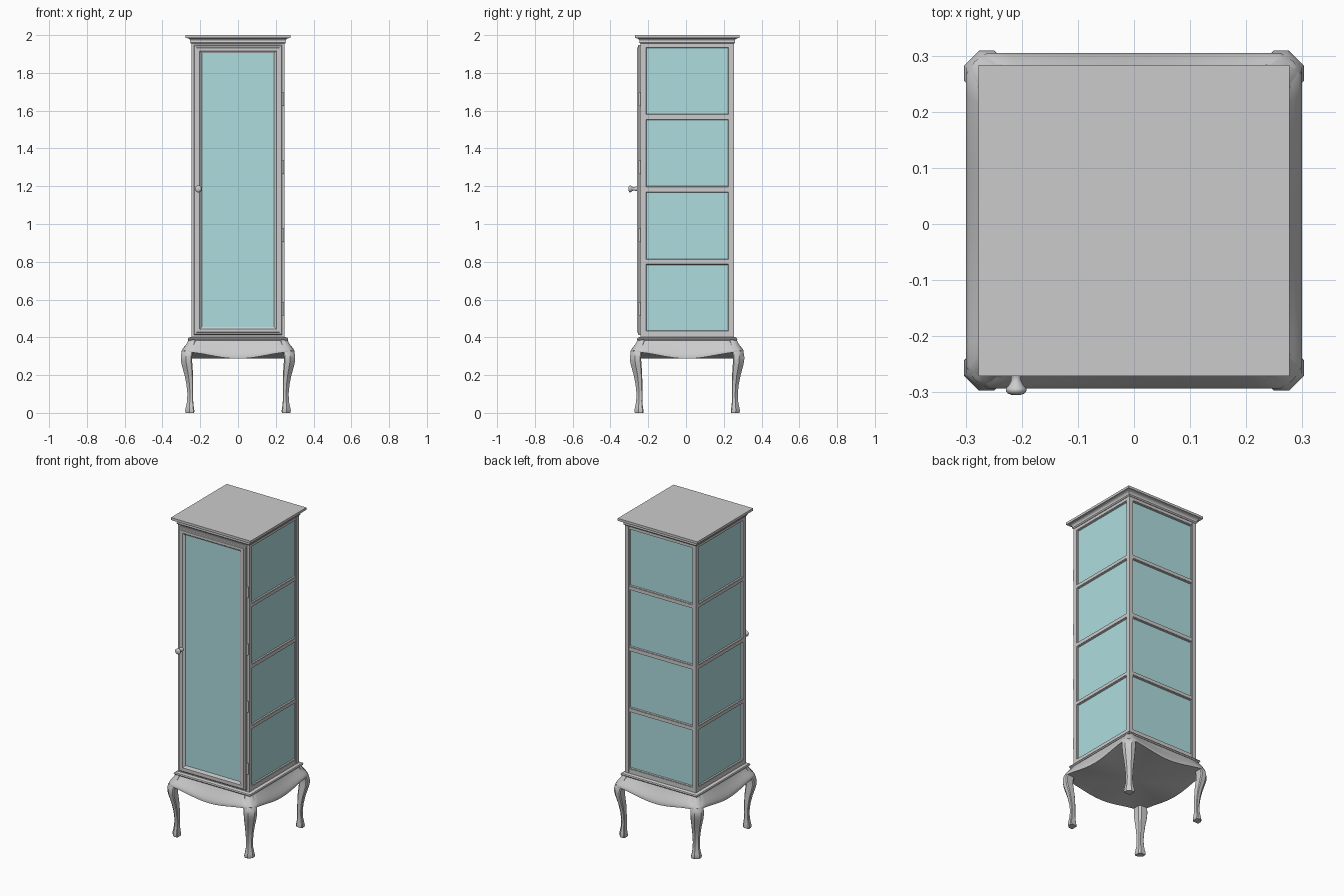
import bpy, bmesh, math
from mathutils import Vector, Matrix

if "Cube" in bpy.data.objects:
    bpy.data.objects.remove(bpy.data.objects["Cube"])

CY = 0.006          # depth centre of the carcass
H = 0.247           # half width of the carcass
glass = bpy.data.materials.new("glass")
glass.diffuse_color = (0.42, 0.72, 0.74, 1)
glass.use_nodes = True
glass.node_tree.nodes["Principled BSDF"].inputs["Base Color"].default_value = glass.diffuse_color


def finish(name, bm, mat=None, smooth=None):
    bmesh.ops.recalc_face_normals(bm, faces=bm.faces)
    me = bpy.data.meshes.new(name)
    bm.to_mesh(me)
    bm.free()
    ob = bpy.data.objects.new(name, me)
    bpy.context.collection.objects.link(ob)
    if mat:
        me.materials.append(mat)
    if smooth:
        bpy.ops.object.select_all(action='DESELECT')
        ob.select_set(True)
        bpy.context.view_layer.objects.active = ob
        bpy.ops.object.shade_smooth_by_angle(angle=math.radians(smooth))
    return ob


def loft(name, rings, loop=False, smooth=None):
    """Skin a list of point rings; cap the ends unless the rings form a loop."""
    bm = bmesh.new()
    vs = [[bm.verts.new(p) for p in r] for r in rings]
    n = len(vs[0])
    pairs = list(zip(vs, vs[1:])) + ([(vs[-1], vs[0])] if loop else [])
    for a, b in pairs:
        for i in range(n):
            j = (i + 1) % n
            bm.faces.new((a[i], a[j], b[j], b[i]))
    if not loop:
        bm.faces.new(vs[0])
        bm.faces.new(vs[-1])
    return finish(name, bm, smooth=smooth)


def box(name, lo, hi, turn=0, mat=None):
    """Box between two corners, turned about the carcass axis."""
    lo, hi = Vector(lo), Vector(hi)
    bm = bmesh.new()
    bmesh.ops.create_cube(bm, size=1)
    m = Matrix.Translation((lo + hi) / 2) @ Matrix.Diagonal((*(hi - lo), 1))
    bm.transform(Matrix.Translation((0, CY, 0)) @ Matrix.Rotation(turn, 4, 'Z') @ m)
    return finish(name, bm, mat)


def square(w, z):
    return [(sx * w, CY + sy * w, z) for sx, sy in ((-1, -1), (1, -1), (1, 1), (-1, 1))]


def upright(w, z0, z1, d, turn=0):
    """Rectangle standing at distance d in front of the carcass axis."""
    m = Matrix.Translation((0, CY, 0)) @ Matrix.Rotation(turn, 4, 'Z')
    return [m @ Vector((x, -d, z)) for x, z in ((-w, z0), (w, z0), (w, z1), (-w, z1))]


# crown and base moulding
cove = [(.277 - .025 * math.sin(a), 1.985 - .017 * (1 - math.cos(a)))
        for a in [i * math.pi / 12 for i in range(7)]]
loft("crown", [square(w, z) for w, z in
               [(.277, 2), (.277, 1.985)] + cove + [(.254, 1.962), (.249, 1.955)]], smooth=35)
loft("base_moulding", [square(w, z) for w, z in
                       [(.25, .38), (.262, .384), (.266, .39), (.263, .397), (.252, .402)]], smooth=35)

# carcass posts and rails
for sx in (-1, 1):
    for sy in (-1, 1):
        x, y = sx * (H - .013), sy * (H - .013)
        box("corner_post", (x - .013, y - .013, .4), (x + .013, y + .013, 1.957))
panes = [(.43, .79), (.81, 1.172), (1.194, 1.557), (1.577, 1.937)]
rails = [(.40, .43)] + [(a[1], b[0]) for a, b in zip(panes, panes[1:])] + [(1.937, 1.957)]
for k in range(1, 4):
    turn = k * math.pi / 2
    for z0, z1 in rails:
        box("rail", (-.225, -H + .001, z0), (.225, -H + .02, z1), turn)
    for z0, z1 in panes:
        loft("pane_bead", [upright(.222 - o, z0 + o, z1 - o, d, turn) for o, d in
                           [(0, H - .004), (.003, H - .004), (.006, H - .011), (0, H - .011)]], loop=True)
        box("side_glass", (-.221, -H + .011, z0), (.221, -H + .014, z1), turn, glass)
for z0, z1 in (rails[0], rails[-1]):
    box("front_rail", (-.225, -H + .001, z0), (.225, -H + .02, z1))
# inner shelves level with the rails
for z0, z1 in rails[1:-1]:
    z = (z0 + z1) / 2
    box("shelf", (-.232, -.225, z - .004), (.232, .232, z + .004), 0, glass)

# door with moulded frame, pane, knob and hinges
loft("door_frame", [upright(.233 - o, .413 + o, 1.947 - o, d) for o, d in
                    [(0, .246), (0, .256), (.004, .260), (.012, .261), (.014, .266), (.030, .266),
                     (.034, .262), (.041, .258), (.043, .254), (.043, .246)]], loop=True)
box("door_glass", (-.192, -.254, .453), (.192, -.250, 1.907), 0, glass)

prof = [(.012, -.258), (.012, -.266), (.009, -.272), (.009, -.279), (.013, -.287), (.018, -.293),
        (.0185, -.297), (.015, -.302), (.007, -.305)]
loft("door_knob", [[(-.21 + r * math.cos(t), y, 1.186 + r * math.sin(t))
                    for t in [i * math.tau / 24 for i in range(24)]] for r, y in prof], smooth=50)
for zc in (.55, .94, 1.30, 1.66):
    loft("hinge", [[(.238 + .006 * math.cos(i * math.tau / 12), -.246 + .006 * math.sin(i * math.tau / 12), z)
                    for i in range(12)] for z in (zc - .035, zc + .035)], smooth=40)

# flared apron: lower edge dips at the middle of each side
N = 16
apron_prof = [(0, .258), (.15, .264), (.35, .273), (.55, .284), (.75, .294), (.9, .299), (1, .298)]
bm = bmesh.new()
rows = []
for f, w in apron_prof:
    row = []
    for k in range(4):
        rot = Matrix.Rotation(k * math.pi / 2, 3, 'Z')
        for i in range(N):
            t = -1 + 2 * i / N
            low = .287 + .036 * (1 - math.cos(math.pi * t)) / 2
            p = rot @ Vector((w * t, -w, .387 + (low - .387) * f))
            p.y += CY
            # clip the corners so that the legs form them
            excess = abs(p.x) + abs(p.y - CY) - 1.9 * w
            if excess > 0:
                p.x -= math.copysign(excess / 2, p.x)
                p.y -= math.copysign(excess / 2, p.y - CY)
            row.append(bm.verts.new(p))
    rows.append(row)
n = 4 * N
for a, b in zip(rows, rows[1:]):
    for i in range(n):
        bm.faces.new((a[i], a[(i + 1) % n], b[(i + 1) % n], b[i]))
bm.faces.new(rows[0])
mid = bm.verts.new((0, CY, .287))
for i in range(n):
    bm.faces.new((rows[-1][i], rows[-1][(i + 1) % n], mid))
finish("apron", bm, smooth=40)

# cabriole legs: height, inner edge, outer edge
stations = [(0, .232, .277), (.012, .231, .280), (.03, .234, .276), (.06, .237, .270), (.10, .237, .268),
            (.15, .237, .273), (.20, .238, .283), (.25, .241, .297), (.275, .243, .302), (.295, .243, .303),
            (.32, .240, .299), (.345, .235, .287), (.37, .228, .270), (.39, .222, .261)]
for name, sx, sy in (("front_left_leg", -1, -1), ("front_right_leg", 1, -1),
                     ("back_left_leg", -1, 1), ("back_right_leg", 1, 1)):
    rings = []
    for z, i, o in stations:
        c, s = (o - i) * .45, (o - i) * .2
        rings.append([(sx * x, CY + sy * y, z) for x, y in
                      [(i + s, i), (o - s / 2, i), (o, i + s / 2), (o, o - c), (o - c, o),
                       (i + s / 2, o), (i, o - s / 2), (i, i + s)]])
    loft(name, rings, smooth=40)
